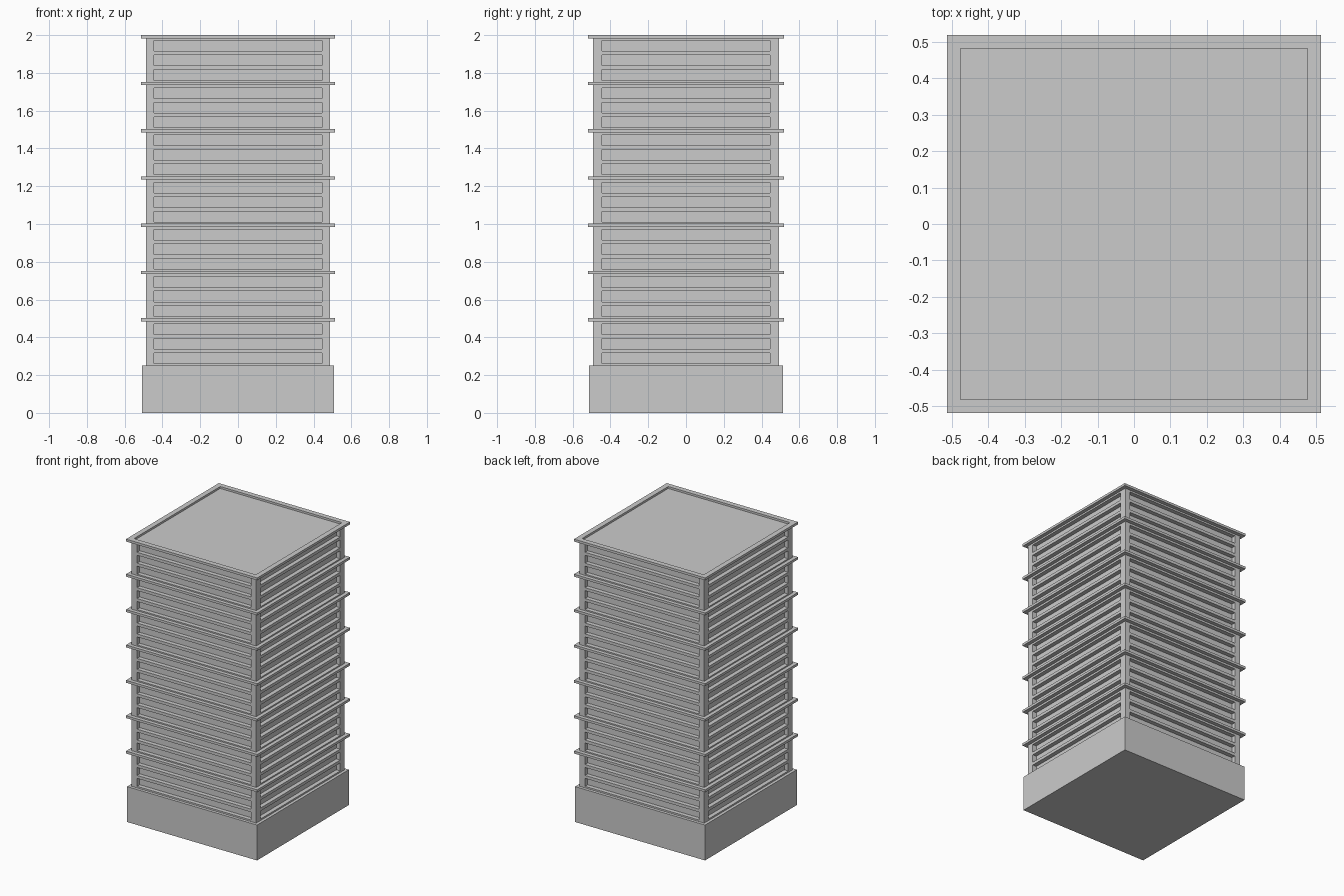
import bpy, bmesh

if "Cube" in bpy.data.objects:
    bpy.data.objects.remove(bpy.data.objects["Cube"])

FLOORS, PITCH, BASE_H = 7, 0.25, 0.25
HX, HY = 0.487, 0.492            # tower body half sizes
WIN = 0.445                      # window half width
WIN_Z = [(0.011, 0.067), (0.088, 0.144), (0.165, 0.221)]   # strips in one floor
DEPTH = 0.03
SLAB_T = 0.017
TOP = BASE_H + FLOORS * PITCH


def to_object(bm, name):
    bmesh.ops.recalc_face_normals(bm, faces=bm.faces[:])
    mesh = bpy.data.meshes.new(name)
    bm.to_mesh(mesh)
    bm.free()
    ob = bpy.data.objects.new(name, mesh)
    bpy.context.collection.objects.link(ob)
    return ob


def box(hx, hy, z0, z1):
    bm = bmesh.new()
    bmesh.ops.create_cube(bm, size=1)
    for v in bm.verts:
        v.co = (v.co.x * 2 * hx, v.co.y * 2 * hy, z0 if v.co.z < 0 else z1)
    return bm


def cut(bm, co, no):
    bmesh.ops.bisect_plane(bm, geom=bm.verts[:] + bm.edges[:] + bm.faces[:],
                           plane_co=co, plane_no=no)


# Plinth
to_object(box(0.508, 0.513, 0, BASE_H), "base")

# Tower body: slice the walls, then push the window strips inwards
strips = [(BASE_H + f * PITCH + a, BASE_H + f * PITCH + b)
          for f in range(FLOORS) for a, b in WIN_Z]
bm = box(HX, HY, BASE_H, TOP - SLAB_T)
for a, b in strips:
    cut(bm, (0, 0, a), (0, 0, 1))
    cut(bm, (0, 0, b), (0, 0, 1))
for s in (-WIN, WIN):
    cut(bm, (s, 0, 0), (1, 0, 0))
    cut(bm, (0, s, 0), (0, 1, 0))
bm.normal_update()
windows = []
for f in bm.faces:
    c = f.calc_center_median()
    side = c.x if abs(f.normal.y) > 0.5 else c.y
    if abs(f.normal.z) < 0.5 and abs(side) < 0.1 and any(a < c.z < b for a, b in strips):
        windows.append(f)
bmesh.ops.inset_individual(bm, faces=windows, thickness=0, depth=-DEPTH)
bmesh.ops.dissolve_limit(bm, angle_limit=0.01, verts=bm.verts[:], edges=bm.edges[:])
to_object(bm, "tower_body")

# Floor ledges between storeys
for i in range(1, FLOORS):
    z = BASE_H + i * PITCH
    to_object(box(0.513, 0.518, z - SLAB_T + 0.002, z + 0.002), f"floor_ledge_{i}")

# Roof slab with sunken deck
bm = box(0.513, 0.518, TOP - SLAB_T, TOP)
bm.normal_update()
roof = [f for f in bm.faces if f.normal.z > 0.5]
bmesh.ops.inset_region(bm, faces=roof, thickness=0.052)
bmesh.ops.inset_individual(bm, faces=roof, thickness=0, depth=-0.014)
to_object(bm, "roof_slab")
